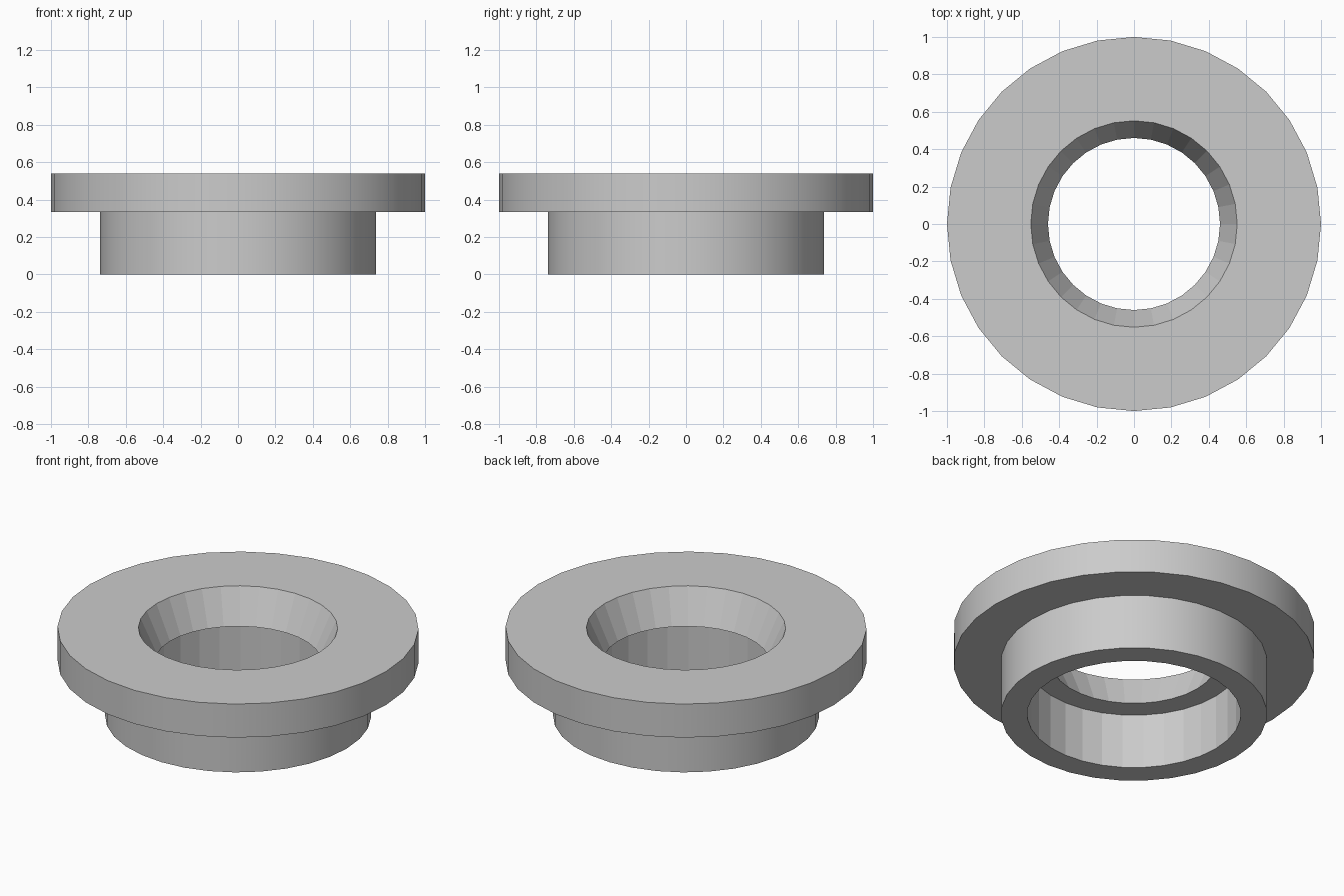
import bpy, bmesh
from math import cos, sin, tau, radians

if "Cube" in bpy.data.objects:
    bpy.data.objects.remove(bpy.data.objects["Cube"])

SIDES = 32
# Closed cross-section (radius, height), and whether the band leaving each point is smooth
PROFILE = [
    (0.592, 0.0, False),   # underside rim of neck
    (0.737, 0.0, True),    # neck outer wall
    (0.737, 0.335, False), # underside of flange
    (1.0, 0.335, True),    # flange outer wall
    (1.0, 0.54, False),    # flange top
    (0.552, 0.54, False),  # tapered hole
    (0.46, 0.335, False),  # inner ledge
    (0.592, 0.335, False), # neck bore
]

# Flanged bushing, lathed around z
bm = bmesh.new()
rings = [[bm.verts.new((r * cos(tau * i / SIDES), r * sin(tau * i / SIDES), z))
          for i in range(SIDES)] for r, z, _ in PROFILE]
smooth = []
for k, ring in enumerate(rings):
    nxt = rings[(k + 1) % len(rings)]
    for i in range(SIDES):
        j = (i + 1) % SIDES
        bm.faces.new((ring[i], nxt[i], nxt[j], ring[j]))
        smooth.append(PROFILE[k][2])
bmesh.ops.recalc_face_normals(bm, faces=bm.faces)

mesh = bpy.data.meshes.new("flanged_bushing")
bm.to_mesh(mesh)
bm.free()
bushing = bpy.data.objects.new("flanged_bushing", mesh)
bpy.context.collection.objects.link(bushing)

# Smooth outer walls, faceted bore, crisp rims
bpy.context.view_layer.objects.active = bushing
bushing.select_set(True)
bpy.ops.object.shade_smooth_by_angle(angle=radians(30))
mesh.polygons.foreach_set("use_smooth", smooth)
mesh.update()
